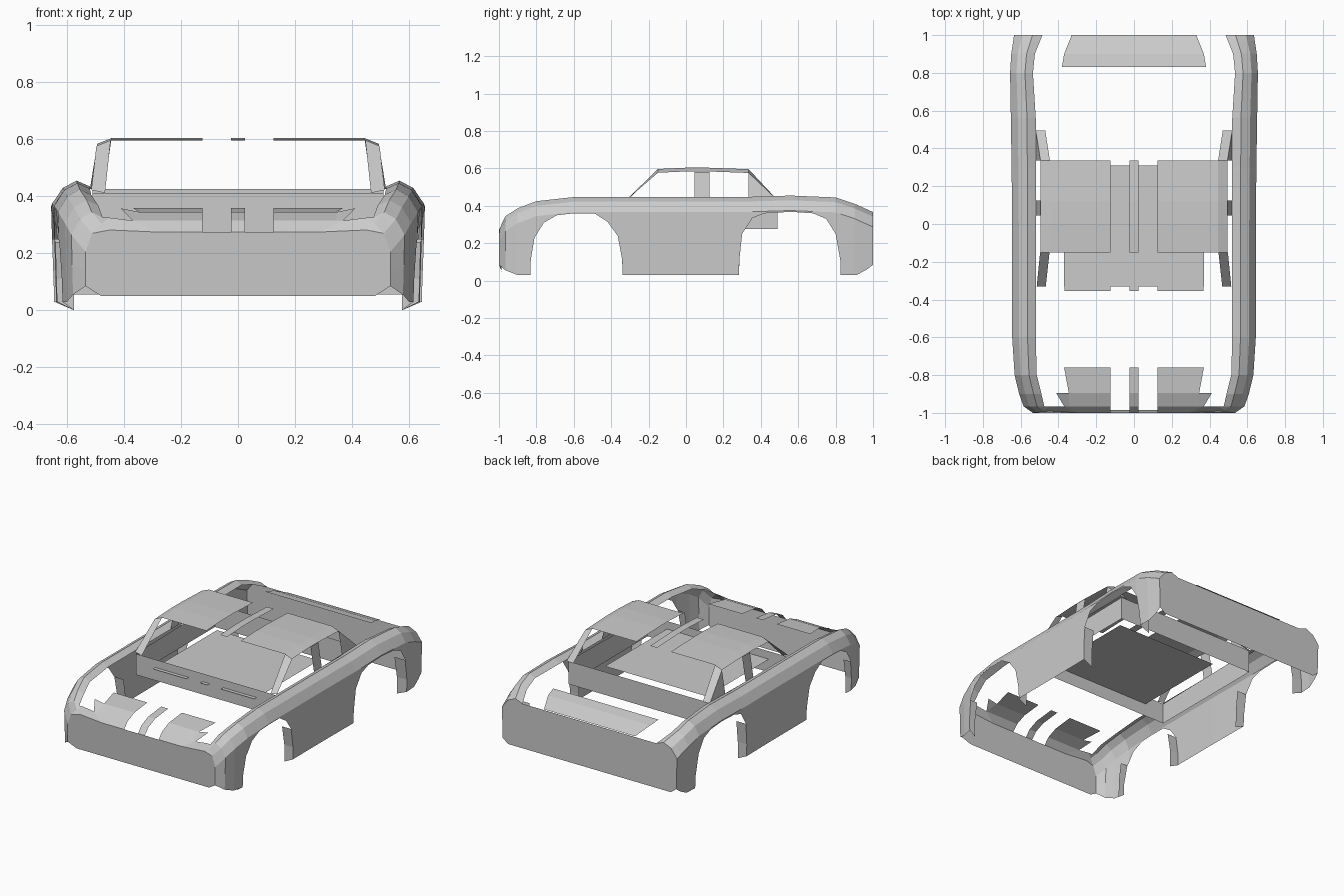
import bpy, bmesh

if "Cube" in bpy.data.objects:
    bpy.data.objects.remove(bpy.data.objects["Cube"])


def make(name, verts, faces, mirror=False):
    """Flat-faced sheet object, optionally mirrored across x = 0."""
    me = bpy.data.meshes.new(name)
    me.from_pydata(verts, [], faces)
    bm = bmesh.new()
    bm.from_mesh(me)
    bmesh.ops.remove_doubles(bm, verts=bm.verts, dist=1e-4)
    bmesh.ops.recalc_face_normals(bm, faces=bm.faces)
    bm.to_mesh(me)
    bm.free()
    ob = bpy.data.objects.new(name, me)
    bpy.context.collection.objects.link(ob)
    if mirror:
        ob.modifiers.new("Mirror", 'MIRROR').use_clip = True
    return ob


def loft(name, rows, mirror=False):
    """Skin a list of equally long point rows."""
    n = len(rows[0])
    verts = [p for r in rows for p in r]
    faces = [(i * n + j, i * n + j + 1, (i + 1) * n + j + 1, (i + 1) * n + j)
             for i in range(len(rows) - 1) for j in range(n - 1)]
    return make(name, verts, faces, mirror)


def poly(name, pts, mirror=False):
    return make(name, pts, [tuple(range(len(pts)))], mirror)


def interp(table, y, k):
    for a, b in zip(table, table[1:]):
        if a[0] <= y <= b[0]:
            return a[k] + (b[k] - a[k]) * (y - a[0]) / (b[0] - a[0])
    return table[-1][k]


# Body plan: y, outer x, inner x, crest height
plan = [(-1, .535, .45, .325), (-.965, .585, .475, .345), (-.9, .608, .49, .387),
        (-.8, .632, .515, .425), (-.6, .645, .52, .447), (0, .645, .52, .447),
        (.3, .648, .52, .447), (.56, .652, .52, .455), (.8, .656, .535, .445),
        (.9, .65, .525, .412), (1, .635, .485, .367)]

# Wheel arch outlines (y, z)
front_arch = [(-.831, .03), (-.83, .11), (-.81, .23), (-.76, .31), (-.69, .35), (-.6, .36),
              (-.49, .36), (-.42, .315), (-.365, .24), (-.341, .11), (-.34, .03)]
rear_arch = [(.284, .03), (.285, .11), (.30, .25), (.355, .335), (.42, .36), (.56, .368),
             (.68, .36), (.75, .33), (.80, .25), (.825, .11), (.826, .03)]
lower = ([(-1, .085), (-.965, .055), (-.9, .03)] + front_arch + [(0, .03)] + rear_arch +
         [(.91, .03), (.965, .058), (1, .085)])


def section(y, zlow):
    xo, xi, zt = (interp(plan, y, k) for k in (1, 2, 3))
    w = xo - xi
    if y == -1:     # nose corner, leaning back to the bonnet opening
        return [(xi, -.965, .325), (xi + .03, -.985, .305), (.512, -.998, .27),
                (xo, -1, .205), (xo, -1, .14), (xo, -1, zlow)]
    z3 = max(zt - .08, zlow + .004)
    xl = xo - .01 * (z3 - zlow) / .35
    return [(xi, y, zt - .02), (xi + .35 * w, y, zt), (xi + .72 * w, y, zt - .025),
            (xo, y, z3), ((xo + xl) / 2, y, (z3 + zlow) / 2), (xl, y, zlow)]


# Side shells: lofted sections from nose corner to tail
ys = sorted(set([p[0] for p in plan] + [p[0] for p in lower]))
loft("body_side", [section(y, interp(lower, y, 1)) for y in ys], True)

# Inward flanges on the lower ends of the wheel arches
for label, arch in (("front", front_arch), ("rear", rear_arch)):
    for end, pts in (("fore", arch[:3]), ("aft", arch[::-1][:3])):
        rows = []
        for i, (y, z) in enumerate(pts):
            rows.append([section(y, z)[5], (.575, y, z - .03 if i == 0 else z)])
        loft(f"{label}_arch_flange_{end}", rows, True)

# Nose panel
half = [(.48, -.985, .05), (.535, -1, .085), (.535, -1, .205), (.512, -.998, .27),
        (.45, -.99, .282), (.29, -1, .275)]
poly("nose_panel", half + [(-x, y, z) for x, y, z in half[::-1]])
poly("nose_corner_lip", [(.512, -.998, .27), (.48, -.985, .305), (.45, -.965, .325),
                         (.37, -.965, .315), (.29, -1, .275), (.45, -.99, .282)], True)

# Bonnet panels and centre strip
hood = [(-1, .275), (-.965, .315), (-.895, .345), (-.76, .36)]
outer = [.29, .37, .345, .37]
loft("bonnet_panel", [[(.125, y, z), (x, y, z)] for (y, z), x in zip(hood, outer)], True)
poly("bonnet_wing", [(.345, -.965, .315), (.37, -.965, .315), (.412, -.895, .358),
                     (.345, -.895, .345)], True)
loft("bonnet_strip", [[(-.025, y, z), (.025, y, z)] for y, z in hood])

# Tail panel closing the rear end, and boot lid strip
tail = section(1, .085)[::-1]
tail = [(.59, 1, .055)] + tail
poly("tail_panel", tail + [(-x, y, z) for x, y, z in tail[::-1]])
loft("boot_lid", [[(-x, y, z), (x, y, z)]
                  for x, y, z in ((.382, .83, .41), (.37, .9, .395), (.33, 1, .352))])

# Cabin tub: ring of walls below the windows
ring = [(-.51, -.33, .412), (.51, -.33, .412), (.51, .49, .425), (-.51, .49, .425)]
ring.append(ring[0])
loft("cabin_wall", [[(x, y, .275), (x, y, z)] for x, y, z in ring])

# Cabin floor and the strip ends poking out ahead of it
poly("cabin_floor", [(-.37, -.33, .36), (.37, -.33, .36), (.37, .31, .36), (-.37, .31, .36)])
poly("cowl_strip", [(.125, -.355, .36), (.368, -.355, .36), (.368, -.33, .36),
                    (.125, -.33, .36)], True)
poly("cowl_centre_strip", [(-.025, -.355, .36), (.025, -.355, .36),
                           (.025, -.33, .36), (-.025, -.33, .36)])

# Roof: two halves with folded edges, and a centre strip
roof = [(-.15, .597), (0, .604), (.12, .604), (.335, .596)]
loft("roof_panel", [[(.125, y, z), (.445, y, z), (.495, y, z - .02)] for y, z in roof], True)
loft("roof_strip", [[(-.025, y, z), (.025, y, z)] for y, z in roof])

# Window pillars
poly("front_pillar", [(.447, -.15, .597), (.497, -.15, .577), (.515, -.33, .422),
                      (.467, -.33, .412)], True)
poly("middle_pillar", [(.495, .045, .582), (.495, .125, .582), (.52, .125, .425),
                       (.52, .045, .425)], True)
poly("rear_pillar", [(.445, .335, .596), (.495, .335, .576), (.52, .495, .425),
                     (.47, .495, .425)], True)
poly("rear_quarter", [(.495, .335, .576), (.52, .335, .425), (.52, .495, .425)], True)
